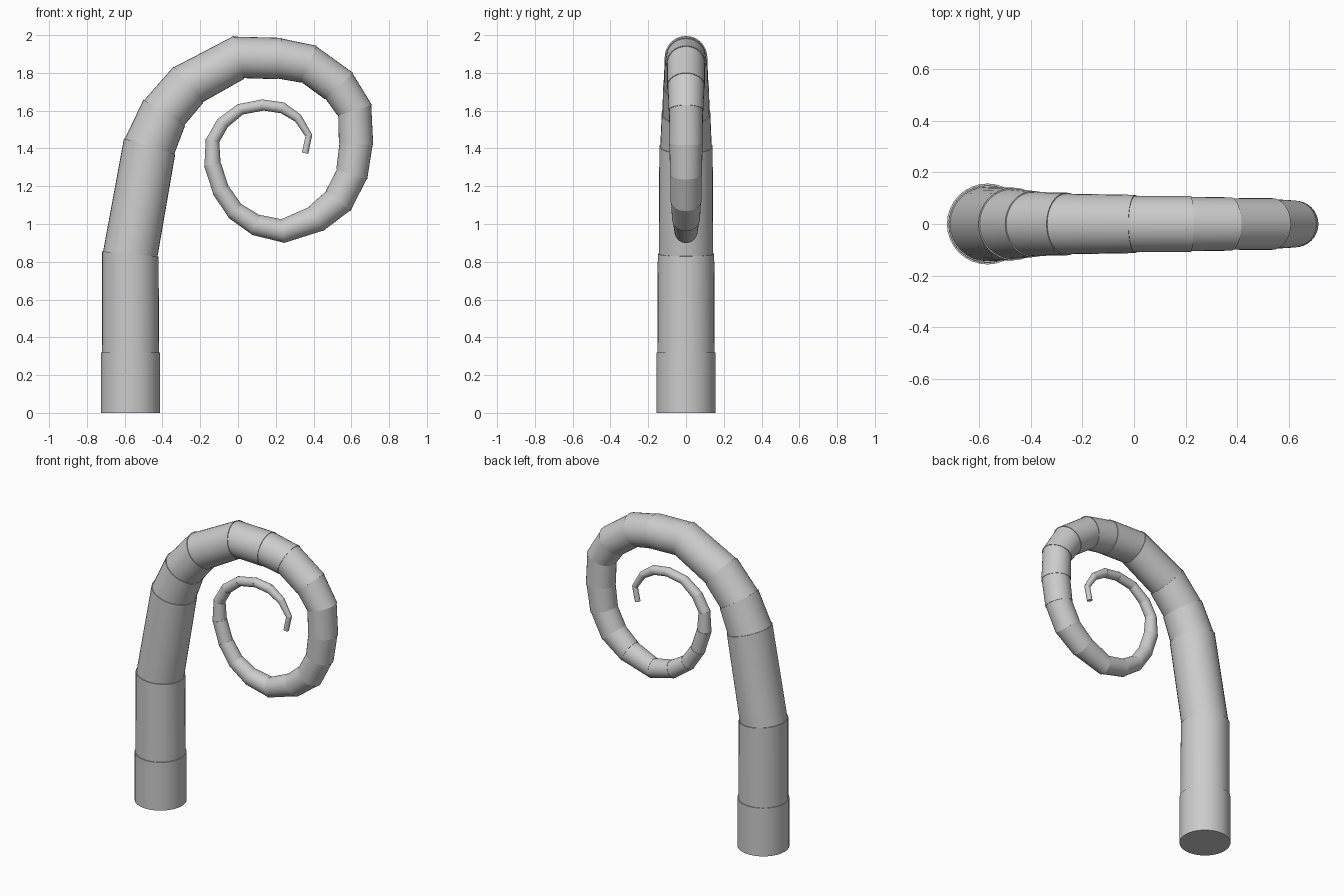
import bpy, bmesh, math
from mathutils import Vector

if "Cube" in bpy.data.objects:
    bpy.data.objects.remove(bpy.data.objects["Cube"])

# Joints of the curled stem: x, z, radius
JOINTS = [
    (-.569, 0, .157), (-.569, .32, .157), (-.57, .842, .15), (-.468, 1.412, .142),
    (-.39, 1.59, .13), (-.262, 1.738, .124), (.005, 1.882, .117), (.22, 1.876, .110),
    (.375, 1.846, .106), (.535, 1.73, .102), (.618, 1.602, .095), (.625, 1.423, .091),
    (.602, 1.262, .086), (.53, 1.122, .084), (.412, 1.027, .075), (.238, .963, .064),
    (.095, .995, .057), (-.015, 1.068, .050), (-.09, 1.178, .047), (-.135, 1.315, .045),
    (-.135, 1.44, .037), (-.082, 1.533, .035), (.012, 1.607, .031), (.132, 1.63, .030),
    (.235, 1.615, .030), (.318, 1.56, .024), (.375, 1.468, .019), (.355, 1.375, .017),
]
SIDES = 32
LIP = .965   # each segment starts slightly slimmer than the one before
pts = [Vector((x, 0, z)) for x, z, r in JOINTS]
dirs = [(b - a).normalized() for a, b in zip(pts, pts[1:])]


def ring(bm, i, scale):
    """Mitred cross-section at joint i."""
    before, after = dirs[max(i - 1, 0)], dirs[min(i, len(dirs) - 1)]
    t = (before + after).normalized()
    side = Vector((t.z, 0, -t.x))
    r = JOINTS[i][2] * scale
    ry = r * t.dot(after)
    return [bm.verts.new(pts[i] + side * r * math.cos(a) + Vector((0, ry * math.sin(a), 0)))
            for a in (2 * math.pi * k / SIDES for k in range(SIDES))]


# One closed tube segment between each pair of joints
for i in range(len(dirs)):
    bm = bmesh.new()
    lo = ring(bm, i, 1 if i == 0 else LIP)
    hi = ring(bm, i + 1, 1)
    for k in range(SIDES):
        n = (k + 1) % SIDES
        bm.faces.new((lo[k], lo[n], hi[n], hi[k])).smooth = True
    bm.faces.new(lo[::-1])
    bm.faces.new(hi)
    bmesh.ops.recalc_face_normals(bm, faces=bm.faces[:])
    for e in bm.edges:
        e.smooth = all(len(f.verts) == 4 for f in e.link_faces)
    name = "base_segment" if i == 0 else f"stem_segment_{i:02d}"
    mesh = bpy.data.meshes.new(name)
    bm.to_mesh(mesh)
    bm.free()
    bpy.context.collection.objects.link(bpy.data.objects.new(name, mesh))
